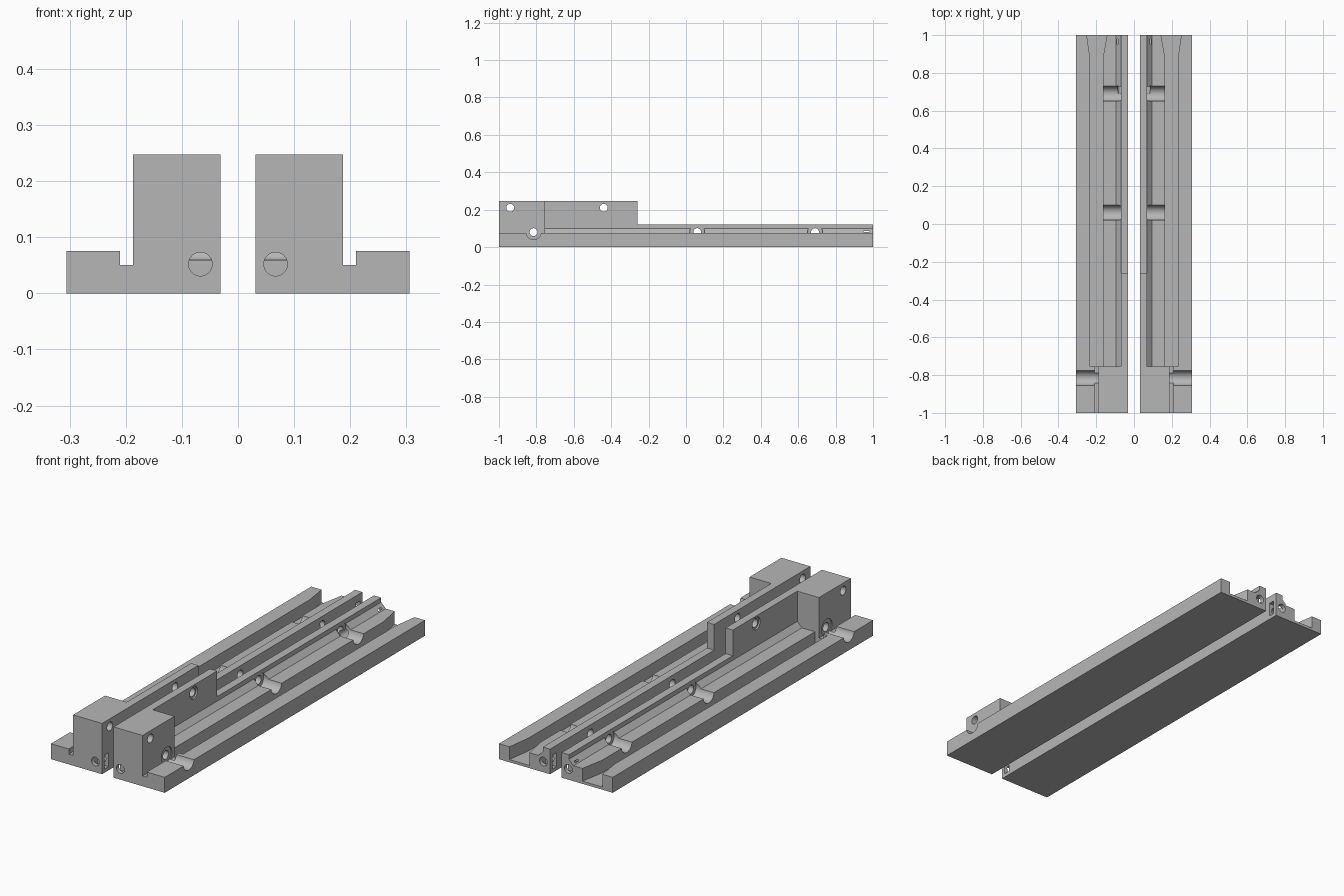
import bpy, bmesh, math
from mathutils import Matrix, Vector

cube = bpy.data.objects.get("Cube")
if cube:
    bpy.data.objects.remove(cube, do_unlink=True)

grey = bpy.data.materials.new("machined_grey")
grey.use_nodes = True
colour = (0.47, 0.47, 0.47, 1)
grey.diffuse_color = colour
grey.node_tree.nodes["Principled BSDF"].inputs["Base Color"].default_value = colour


def finish(name, bm):
    bmesh.ops.recalc_face_normals(bm, faces=bm.faces)
    mesh = bpy.data.meshes.new(name)
    bm.to_mesh(mesh)
    bm.free()
    mesh.materials.append(grey)
    obj = bpy.data.objects.new(name, mesh)
    bpy.context.collection.objects.link(obj)
    return obj


def prism(name, points, shift):
    """Extrude a flat polygon along a vector."""
    bm = bmesh.new()
    face = bm.faces.new([bm.verts.new(p) for p in points])
    out = bmesh.ops.extrude_face_region(bm, geom=[face])
    verts = [v for v in out["geom"] if isinstance(v, bmesh.types.BMVert)]
    bmesh.ops.translate(bm, verts=verts, vec=Vector(shift))
    # keep the starting cap so the prism is closed
    if not face.is_valid or len(bm.faces) < len(points) + 2:
        bmesh.ops.holes_fill(bm, edges=bm.edges, sides=0)
    return finish(name, bm)


def box(name, x, y, z):
    base = [(x[0], y[0], z[0]), (x[1], y[0], z[0]), (x[1], y[1], z[0]), (x[0], y[1], z[0])]
    return prism(name, base, (0, 0, z[1] - z[0]))


def cylinder(name, start, end, radius):
    a, b = Vector(start), Vector(end)
    bm = bmesh.new()
    turn = (b - a).to_track_quat('Z', 'Y').to_matrix().to_4x4()
    bmesh.ops.create_cone(bm, cap_ends=True, segments=40, radius1=radius, radius2=radius,
                          depth=(b - a).length, matrix=Matrix.Translation((a + b) / 2) @ turn)
    return finish(name, bm)


def cut(target, cutter):
    mod = target.modifiers.new("cut", 'BOOLEAN')
    mod.operation, mod.solver, mod.object = 'DIFFERENCE', 'EXACT', cutter
    bpy.context.view_layer.update()
    graph = bpy.context.evaluated_depsgraph_get()
    mesh = bpy.data.meshes.new_from_object(target.evaluated_get(graph))
    target.modifiers.clear()
    target.data = mesh
    bpy.data.objects.remove(cutter, do_unlink=True)


INNER, WALL, BLOCK, OUTER = 0.031, 0.07, 0.187, 0.306
BLOCK_END, HIGH_END = -0.755, -0.26
TOP, LOW_TOP, DECK = 0.247, 0.122, 0.075
BORE_Z, BIG, SMALL = 0.08, 0.04, 0.021

rail = box("left_rail", (INNER, OUTER), (-1, 1), (0, TOP))

# Front block, outer deck and stepped rear wall
cut(rail, box("deck_cut", (BLOCK, 0.4), (-1.1, 1.1), (DECK, 0.4)))
cut(rail, box("low_wall_cut", (0, 0.4), (HIGH_END, 1.1), (LOW_TOP, 0.4)))
ledge = [(WALL, 0.4), (WALL, 0.1), (0.095, DECK), (0.4, DECK), (0.4, 0.4)]
cut(rail, prism("ledge_cut", [(x, BLOCK_END, z) for x, z in ledge], (0, 2, 0)))

# Long channel with a flared rear mouth, and the shallow front groove
channel = [(0.165, BLOCK_END), (0.233, BLOCK_END), (0.233, 0.88), (0.25, 1),
           (0.25, 1.1), (0.143, 1.1), (0.143, 1), (0.165, 0.88)]
cut(rail, prism("channel_cut", [(x, y, 0.013) for x, y in channel], (0, 0, 0.3)))
cut(rail, box("groove_cut", (BLOCK, 0.21), (-1.1, -0.75), (0.05, 0.4)))

# Cross bolt holes with round seats
for y, seat_start, seat_end in ((-0.815, 0.182, 0.4), (0.06, 0.068, 0.167), (0.69, 0.068, 0.167)):
    cut(rail, cylinder("seat_cut", (seat_start, y, BORE_Z), (seat_end, y, BORE_Z), BIG))
    cut(rail, cylinder("bolt_cut", (0, y, BORE_Z), (0.2, y, BORE_Z), SMALL))

# Upper cross holes
for y in (-0.94, -0.44):
    cut(rail, cylinder("upper_hole_cut", (0, y, 0.21), (0.25, y, 0.21), SMALL))
cut(rail, cylinder("upper_seat_cut", (0.062, -0.44, 0.21), (0.1, -0.44, 0.21), 0.03))

# End bores and nut slots on the inner face
for side, depth in ((-1, -0.815), (1, 0.69)):
    cut(rail, cylinder("end_bore_cut", (0.067, side * 1.1, 0.052), (0.067, depth, 0.052), SMALL))
    ys = sorted((side * 0.98, side * 0.95))
    cut(rail, box("nut_slot_cut", (0, 0.09), ys, (0.018, 0.086)))

# Mirrored partner
bm = bmesh.new()
bm.from_mesh(rail.data)
bmesh.ops.scale(bm, vec=(-1, 1, 1), verts=bm.verts)
bmesh.ops.reverse_faces(bm, faces=bm.faces)
partner_mesh = bpy.data.meshes.new("right_rail")
bm.to_mesh(partner_mesh)
bm.free()
partner = bpy.data.objects.new("right_rail", partner_mesh)
bpy.context.collection.objects.link(partner)

for obj in (rail, partner):
    obj.data.materials.clear()
    obj.data.materials.append(grey)
    bpy.ops.object.select_all(action='DESELECT')
    obj.select_set(True)
    bpy.context.view_layer.objects.active = obj
    bpy.ops.object.shade_smooth_by_angle(angle=math.radians(30))
